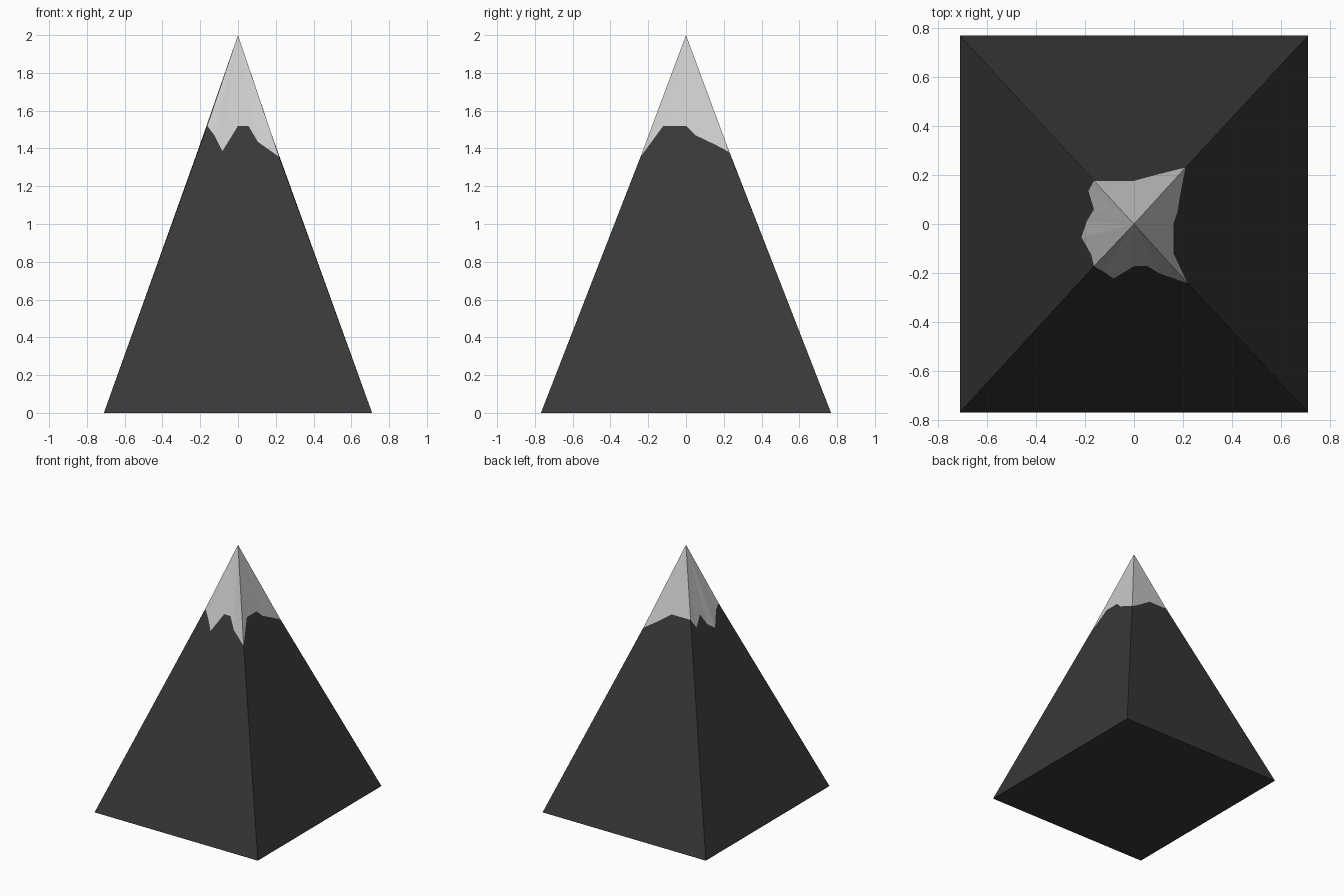
import bpy

if "Cube" in bpy.data.objects:
    bpy.data.objects.remove(bpy.data.objects["Cube"])

# Snowline, one run per side, counter-clockwise; each run starts on a ridge
SNOWLINE = [
    # front
    [(-.163, -.172, 1.52), (-.125, -.195, 1.47), (-.083, -.222, 1.385), (0, -.172, 1.52),
     (.055, -.172, 1.52), (.105, -.202, 1.435)],
    # right
    [(.218, -.241, 1.355), (.161, -.12, 1.52), (.161, 0, 1.52), (.177, .05, 1.47), (.195, .155, 1.42)],
    # back
    [(.21, .23, 1.38), (.1, .203, 1.45), (0, .176, 1.52)],
    # left
    [(-.163, .176, 1.52), (-.186, .135, 1.45), (-.163, .06, 1.52), (-.193, .01, 1.43),
     (-.214, -.055, 1.385), (-.174, -.125, 1.49)],
]
BASE = [(-.71, -.768, 0), (.71, -.768, 0), (.71, .768, 0), (-.71, .768, 0)]


def make_object(name, verts, faces, shade):
    mesh = bpy.data.meshes.new(name)
    mesh.from_pydata(verts, [], faces)
    mesh.update()
    material = bpy.data.materials.new(name + "_colour")
    material.diffuse_color = (shade, shade, shade, 1)
    material.use_nodes = True
    material.node_tree.nodes["Principled BSDF"].inputs["Base Color"].default_value = material.diffuse_color
    mesh.materials.append(material)
    obj = bpy.data.objects.new(name, mesh)
    bpy.context.collection.objects.link(obj)


line = [p for side in SNOWLINE for p in side]
n = len(line)

# Snow cap: a fan from the summit to the snowline
make_object("snow_cap", line + [(0, 0, 2)],
            [(i, (i + 1) % n, n) for i in range(n)], 0.8)

# Rock: one flat polygon per side plus the underside
faces, start = [(n + 3, n + 2, n + 1, n)], 0
for s, side in enumerate(SNOWLINE):
    top = [(start + k) % n for k in range(len(side) + 1)]
    faces.append([n + s, n + (s + 1) % 4] + top[::-1])
    start += len(side)
make_object("rock", line + BASE, faces, 0.04)
